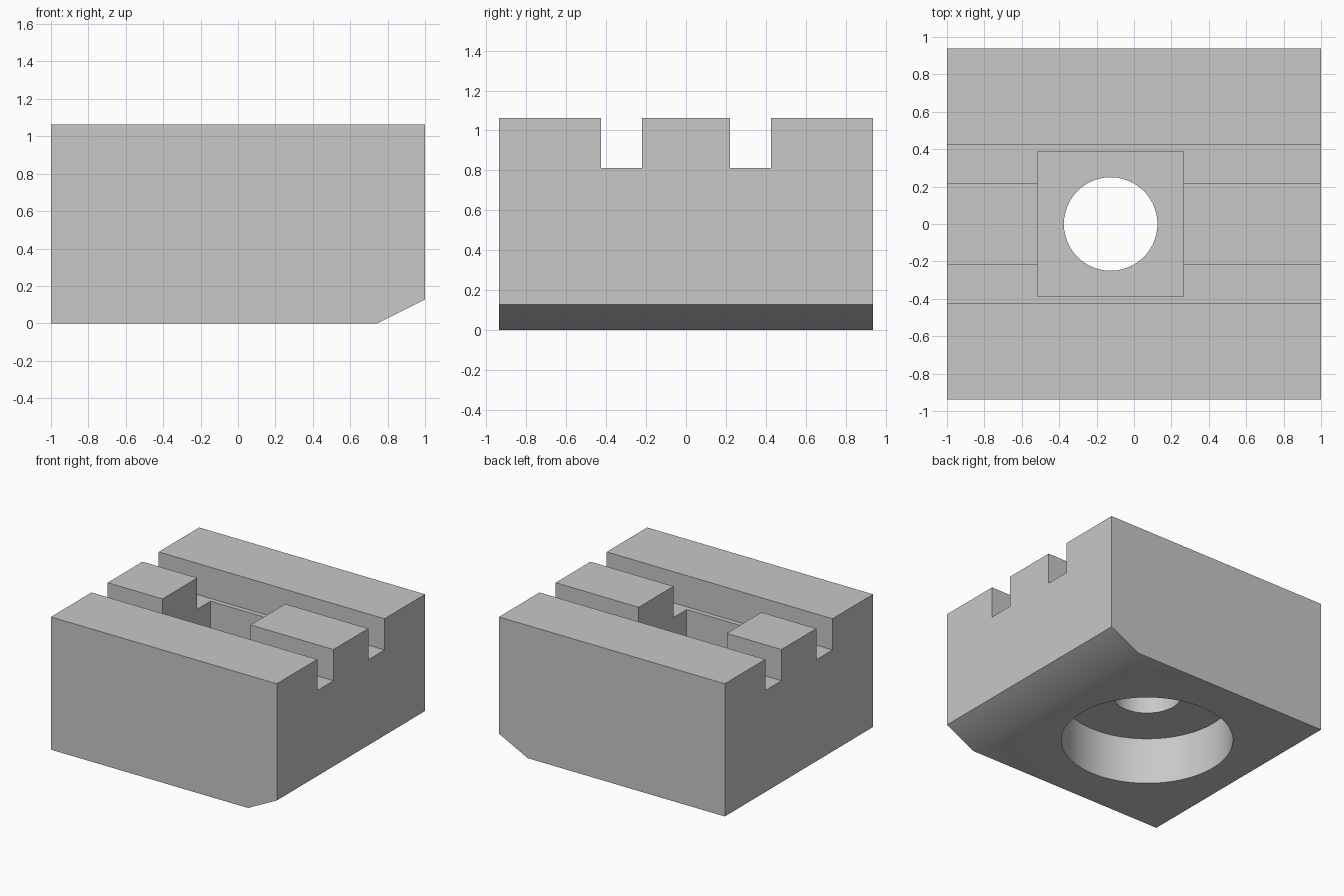
import bpy
import bmesh

cube = bpy.data.objects.get("Cube")
if cube:
    bpy.data.objects.remove(cube, do_unlink=True)

grey = bpy.data.materials.new("plain grey")
grey.use_nodes = True
colour = (0.58, 0.58, 0.58, 1)
grey.diffuse_color = colour
grey.node_tree.nodes["Principled BSDF"].inputs["Base Color"].default_value = colour

HEIGHT = 1.0625
HALF_DEPTH = 0.9375
HOLE_X = -0.125


def prism(name, profile, half_depth):
    """Extrude an (x, z) outline along y, centred on y = 0."""
    bm = bmesh.new()
    face = bm.faces.new([bm.verts.new((x, -half_depth, z)) for x, z in profile])
    moved = bmesh.ops.extrude_face_region(bm, geom=[face])["geom"]
    verts = [v for v in moved if isinstance(v, bmesh.types.BMVert)]
    bmesh.ops.translate(bm, verts=verts, vec=(0, 2 * half_depth, 0))
    bmesh.ops.recalc_face_normals(bm, faces=bm.faces)
    mesh = bpy.data.meshes.new(name)
    bm.to_mesh(mesh)
    bm.free()
    mesh.materials.append(grey)
    obj = bpy.data.objects.new(name, mesh)
    bpy.context.collection.objects.link(obj)
    return obj


def box(name, x0, x1, y0, y1, z0, z1):
    obj = prism(name, [(x0, z0), (x1, z0), (x1, z1), (x0, z1)], (y1 - y0) / 2)
    obj.location.y = (y0 + y1) / 2
    return obj


def cylinder(name, radius, z0, z1):
    bpy.ops.mesh.primitive_cylinder_add(
        vertices=96, radius=radius, depth=z1 - z0, location=(HOLE_X, 0, (z0 + z1) / 2))
    obj = bpy.context.object
    obj.name = name
    obj.data.materials.append(grey)
    return obj


# Block with a sloped lower edge on the left side
block = prism("block", [(-1, 0), (0.745, 0), (1, 0.128), (1, HEIGHT), (-1, HEIGHT)],
              HALF_DEPTH)

# Two grooves, a square pocket, a bolt hole and a wide recess underneath
cutters = [
    box("front_groove_cutter", -1.2, 1.2, -0.425, -0.22, 0.8125, 1.3),
    box("back_groove_cutter", -1.2, 1.2, 0.22, 0.425, 0.8125, 1.3),
    box("pocket_cutter", -0.515, 0.265, -0.387, 0.387, 0.5625, 1.4),
    cylinder("hole_cutter", 0.25, 0.2, 0.9),
    cylinder("recess_cutter", 0.628, -0.2, 0.375),
]
for cutter in cutters:
    cut = block.modifiers.new(cutter.name, 'BOOLEAN')
    cut.operation = 'DIFFERENCE'
    cut.solver = 'EXACT'
    cut.object = cutter
    cutter.hide_render = True

# Apply the cuts, then drop the cutters
bpy.ops.object.select_all(action='DESELECT')
block.select_set(True)
bpy.context.view_layer.objects.active = block
for cutter in cutters:
    bpy.ops.object.modifier_apply(modifier=cutter.name)
for cutter in cutters:
    bpy.data.objects.remove(cutter, do_unlink=True)
bpy.ops.object.shade_smooth_by_angle()
